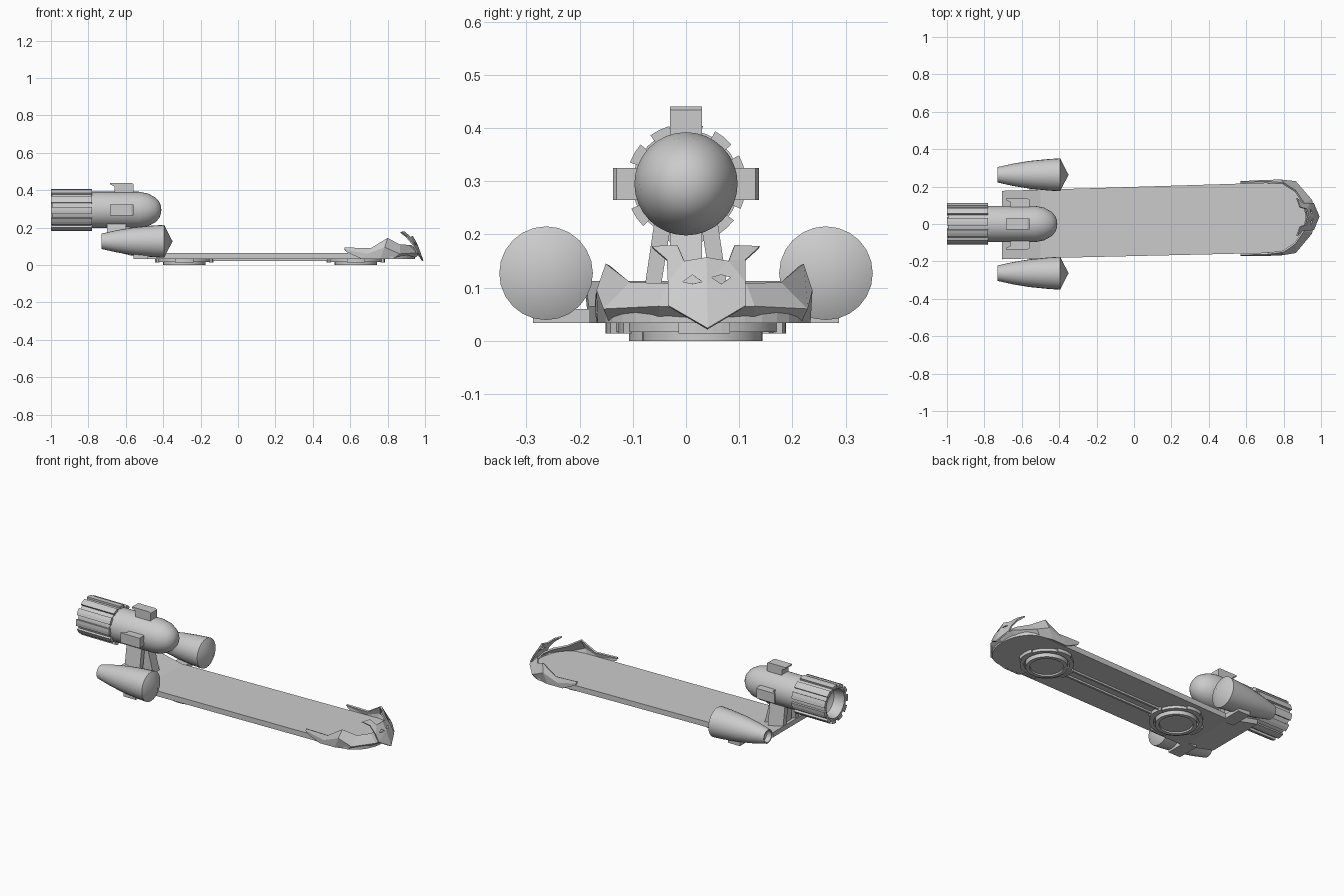
import bpy, bmesh
from math import cos, sin, pi, radians
from mathutils import Matrix

if "Cube" in bpy.data.objects:
    bpy.data.objects.remove(bpy.data.objects["Cube"])


def skew(v):
    # the board sits slightly turned under the engines
    v.y += 0.027 * (v.x + 0.5)


def finish(name, bm, turned=False, smooth=False):
    bmesh.ops.remove_doubles(bm, verts=bm.verts, dist=1e-5)
    bmesh.ops.recalc_face_normals(bm, faces=bm.faces)
    if turned:
        for v in bm.verts:
            skew(v.co)
    me = bpy.data.meshes.new(name)
    bm.to_mesh(me)
    bm.free()
    ob = bpy.data.objects.new(name, me)
    bpy.context.collection.objects.link(ob)
    if smooth:
        bpy.ops.object.select_all(action='DESELECT')
        ob.select_set(True)
        bpy.context.view_layer.objects.active = ob
        bpy.ops.object.shade_smooth_by_angle(angle=radians(32))
    return ob


def lathe(name, profile, axis, center, segs=32, closed=False, turned=False):
    # profile holds (position along axis, radius)
    bm = bmesh.new()
    rings = []
    for h, r in profile:
        ring = []
        for i in range(segs):
            a = 2 * pi * i / segs
            c, s = r * cos(a), r * sin(a)
            p = (h, c, s) if axis == 'x' else (c, s, h)
            ring.append(bm.verts.new([p[k] + center[k] for k in range(3)]))
        rings.append(ring)
    pairs = list(zip(rings, rings[1:] + (rings[:1] if closed else [])))
    for a, b in pairs:
        for i in range(segs):
            j = (i + 1) % segs
            bm.faces.new((a[i], a[j], b[j], b[i]))
    bmesh.ops.dissolve_degenerate(bm, dist=1e-6, edges=bm.edges)
    return finish(name, bm, turned, True)


def prism(name, pts, axis, lo, hi, turned=False, matrix=None):
    # extrude a 2D outline: axis z takes (x, y), y takes (x, z), x takes (y, z)
    place = {'z': lambda a, b, h: (a, b, h), 'y': lambda a, b, h: (a, h, b),
             'x': lambda a, b, h: (h, a, b)}[axis]
    bm = bmesh.new()
    low = [bm.verts.new(place(a, b, lo)) for a, b in pts]
    top = [bm.verts.new(place(a, b, hi)) for a, b in pts]
    bm.faces.new(low)
    bm.faces.new(top)
    for i in range(len(pts)):
        j = (i + 1) % len(pts)
        bm.faces.new((low[i], low[j], top[j], top[i]))
    if matrix:
        bmesh.ops.transform(bm, matrix=matrix, verts=bm.verts)
    return finish(name, bm, turned)


def box(name, x, y, z, turned=False):
    return prism(name, [(x[0], y[0]), (x[1], y[0]), (x[1], y[1]), (x[0], y[1])],
                 'z', z[0], z[1], turned)


def shell(name, verts, faces, thickness):
    # sheet given for the +y half, mirrored and thickened
    bm = bmesh.new()
    for side in (1, -1):
        vs = [bm.verts.new((x, y * side, z)) for x, y, z in verts]
        for f in faces:
            bm.faces.new([vs[i] for i in f])
    ob = finish(name, bm, True)
    mod = ob.modifiers.new('thickness', 'SOLIDIFY')
    mod.thickness = thickness
    mod.offset = -1
    return ob


# deck with rounded front and raised tail
outline = [(-0.5, -0.183)]
outline += [(0.80 + 0.145 * cos(a), 0.188 * sin(a))
            for a in [pi * (i / 16 - 0.5) for i in range(17)]]
outline += [(-0.5, 0.183)]
prism('deck', outline, 'z', 0.033, 0.065, True)
prism('tail', [(-0.5, 0.033), (-0.5, 0.065), (-0.705, 0.112), (-0.705, 0.083)],
      'y', -0.183, 0.183, True)

# nose guard: stations of top, middle and bottom points
stations = [
    ((0.57, 0.195, 0.094), (0.57, 0.200, 0.085), (0.58, 0.200, 0.070)),
    ((0.71, 0.195, 0.090), (0.69, 0.203, 0.060), (0.66, 0.200, 0.033)),
    ((0.80, 0.186, 0.145), (0.785, 0.203, 0.095), (0.76, 0.200, 0.033)),
    ((0.865, 0.142, 0.110), (0.865, 0.192, 0.060), (0.83, 0.180, 0.033)),
    ((0.91, 0.075, 0.108), (0.952, 0.090, 0.065), (0.91, 0.090, 0.033)),
    ((0.925, 0.0, 0.108), (0.972, 0.0, 0.060), (0.94, 0.0, 0.033)),
]
quads = [(3 * i + k, 3 * i + 3 + k, 3 * i + 4 + k, 3 * i + 1 + k)
         for i in range(5) for k in (0, 1)]
shell('nose_guard', [p for s in stations for p in s], quads, 0.01)

# horned face plate with diamond eye holes
plate = [(0.935, 0, 0.157), (0.925, 0.042, 0.150), (0.890, 0.054, 0.180),
         (0.873, 0.102, 0.178), (0.905, 0.074, 0.153), (0.940, 0.073, 0.110),
         (0.962, 0.072, 0.066), (0.992, 0, 0.024), (0.960, 0, 0.110)]
mask = shell('face_plate', plate,
             [(1, 2, 3, 4), (0, 1, 8), (1, 4, 5), (1, 5, 8), (8, 5, 6), (8, 6, 7)], 0.008)
for side in (1, -1):
    c = 0.027 * side
    eye = prism('eye_cutter', [(c - 0.018, 0.115 + 0.004 * side), (c, 0.107),
                               (c + 0.018, 0.115 + 0.004 * side), (c, 0.124)],
                'x', 0.85, 1.05, True)
    eye.hide_render = True
    eye.hide_viewport = True
    cut = mask.modifiers.new('eye', 'BOOLEAN')
    cut.operation = 'DIFFERENCE'
    cut.object = eye

# hover pads under the deck
for label, cx in (('rear', -0.287), ('front', 0.63)):
    lathe(label + '_pad_outer_ring', [(0.035, 0.122), (0.017, 0.122), (0.017, 0.145), (0.035, 0.145)],
          'z', (cx, 0, 0), 40, True, True)
    lathe(label + '_pad_inner_ring', [(0.035, 0.092), (0, 0.092), (0, 0.113), (0.035, 0.113)],
          'z', (cx, 0, 0), 40, True, True)
    lathe(label + '_pad_disc', [(0.035, 0.09), (0.008, 0.09), (0.008, 0)],
          'z', (cx, 0, 0), 40, False, True)
    for k in range(4):
        arc = [k * pi / 2 + radians(d) for d in range(-18, 19, 6)]
        ring = [(cx + 0.157 * cos(a), 0.157 * sin(a)) for a in arc]
        ring += [(cx + 0.14 * cos(a), 0.14 * sin(a)) for a in reversed(arc)]
        prism(label + '_pad_tab', ring, 'z', 0.014, 0.035, True)
for y in (-0.03, 0.03):
    box('underside_rail', (-0.14, 0.485), (y - 0.006, y + 0.006), (0.022, 0.035), True)

# main engine body and hollow exhaust
C = (0, 0, 0.295)
lathe('engine_body', [(-0.80, 0), (-0.80, 0.097), (-0.53, 0.097), (-0.48, 0.087), (-0.44, 0.065),
                      (-0.42, 0.042), (-0.412, 0.02), (-0.41, 0)], 'x', C)
lathe('engine_exhaust', [(-0.88, 0), (-0.93, 0.078), (-0.995, 0.085), (-0.995, 0.101),
                         (-0.785, 0.101), (-0.785, 0)], 'x', C)

# ribs around the exhaust
for i in range(11):
    turn = Matrix.Translation(C) @ Matrix.Rotation(-radians(6.4) + 2 * pi * i / 11, 4, 'X')
    arc = [radians(d) for d in (-10, 0, 10)]
    rib = [(0.113 * sin(a), 0.113 * cos(a)) for a in arc]
    rib += [(0.093 * sin(a), 0.093 * cos(a)) for a in reversed(arc)]
    prism('exhaust_rib', rib, 'x', -1.0, -0.78, matrix=turn)

# three hooked fins on the engine
for ang, r in ((0, 0.145), (90, 0.137), (-90, 0.137)):
    turn = Matrix.Translation(C) @ Matrix.Rotation(radians(ang), 4, 'X')
    prism('engine_fin', [(-0.685, r), (-0.57, r), (-0.56, r - 0.006), (-0.56, 0.08), (-0.66, 0.08),
                         (-0.66, r - 0.02), (-0.685, r - 0.008)], 'y', -0.03, 0.03, matrix=turn)

# engine supports
for s in (1, -1):
    prism('engine_strut', [(s * 0.08, 0.085), (s * 0.05, 0.085), (s * 0.028, 0.22), (s * 0.06, 0.22)],
          'x', -0.70, -0.60)
prism('engine_pedestal', [(-0.68, 0.09), (-0.54, 0.06), (-0.58, 0.215), (-0.68, 0.215)],
      'y', -0.03, 0.03)

# side boosters and their brackets
booster = [(-0.69, 0), (-0.70, 0.033), (-0.73, 0.034), (-0.73, 0.041), (-0.65, 0.059),
           (-0.56, 0.074), (-0.46, 0.084), (-0.395, 0.088), (-0.35, 0)]
for side, label in ((1, 'left'), (-1, 'right')):
    lathe(label + '_booster', booster, 'x', (0, 0.263 * side, 0.127), 24)
    ys = sorted((0.15 * side, 0.288 * side))
    box(label + '_booster_bracket', (-0.56, -0.48), ys, (0.033, 0.06))
